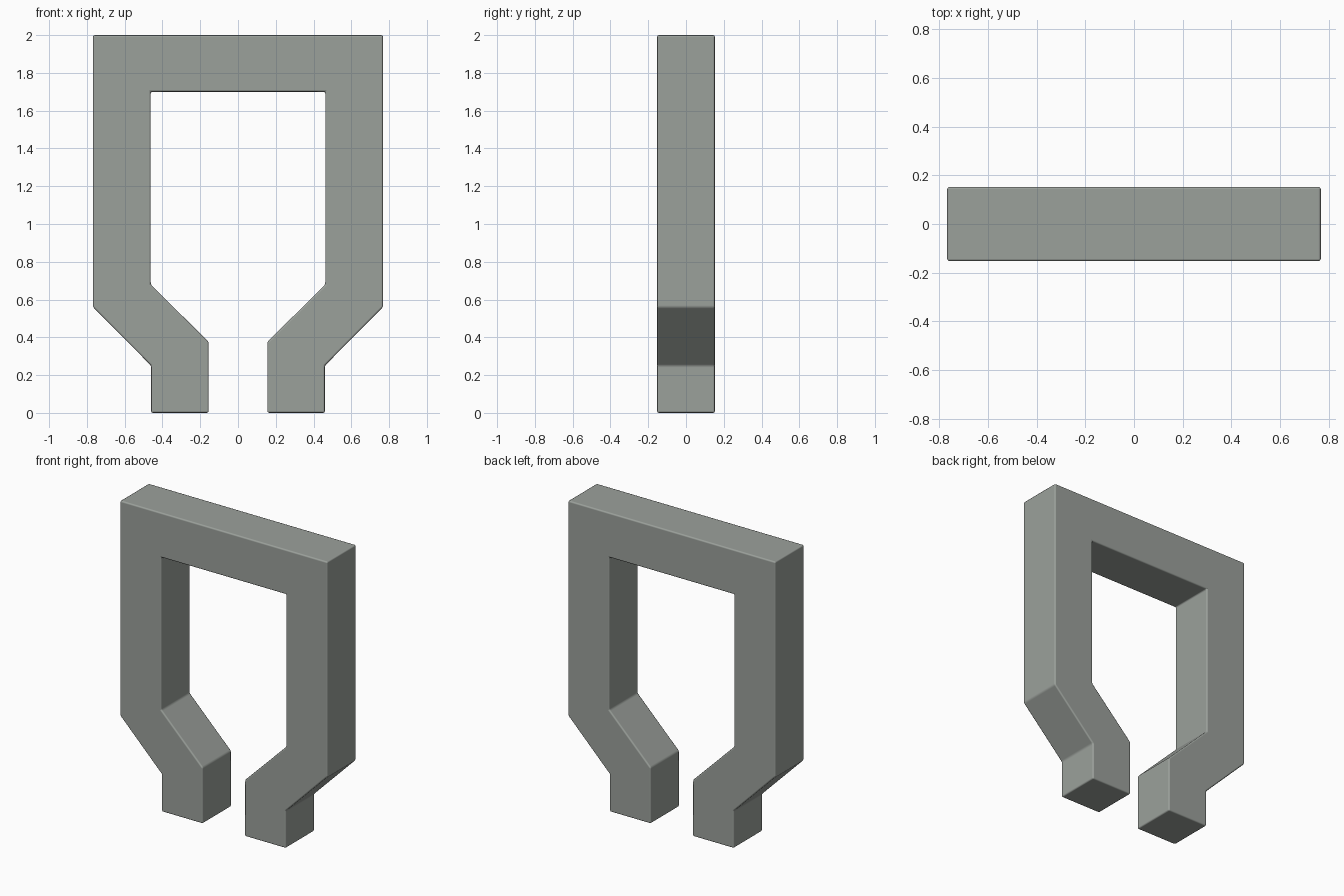
import bpy, bmesh, math

if "Cube" in bpy.data.objects:
    bpy.data.objects.remove(bpy.data.objects["Cube"])

# Single grey-green colour
mat = bpy.data.materials.new("grey_green")
mat.diffuse_color = (0.33, 0.355, 0.33, 1.0)
mat.use_nodes = True
mat.node_tree.nodes["Principled BSDF"].inputs["Base Color"].default_value = mat.diffuse_color

HALF_DEPTH = 0.153

# Right half of the clamp outline (x, z), from the inner foot round to the top
# and back down the inner edge of the opening
outer = [(0.155, 0.0), (0.46, 0.0), (0.46, 0.25), (0.768, 0.56), (0.768, 2.0)]
inner = [(0.462, 1.70), (0.462, 0.68), (0.155, 0.375)]


def mirror(points):
    return [(-x, z) for x, z in reversed(points)]


outline = outer + mirror(outer) + mirror(inner) + inner

# Extrude the outline through its thickness
bm = bmesh.new()
face = bm.faces.new([bm.verts.new((x, -HALF_DEPTH, z)) for x, z in outline])
ext = bmesh.ops.extrude_face_region(bm, geom=[face], use_keep_orig=True)
moved = [g for g in ext["geom"] if isinstance(g, bmesh.types.BMVert)]
bmesh.ops.translate(bm, verts=moved, vec=(0, 2 * HALF_DEPTH, 0))
bmesh.ops.recalc_face_normals(bm, faces=bm.faces)

mesh = bpy.data.meshes.new("bent_frame")
bm.to_mesh(mesh)
bm.free()
frame = bpy.data.objects.new("bent_frame", mesh)
bpy.context.collection.objects.link(frame)
mesh.materials.append(mat)

# Small softened edges, smooth shaded
bevel = frame.modifiers.new("soft_edges", "BEVEL")
bevel.width = 0.01
bevel.segments = 2
bevel.limit_method = 'ANGLE'
bevel.angle_limit = math.radians(30)
bevel.harden_normals = True
for p in mesh.polygons:
    p.use_smooth = True
